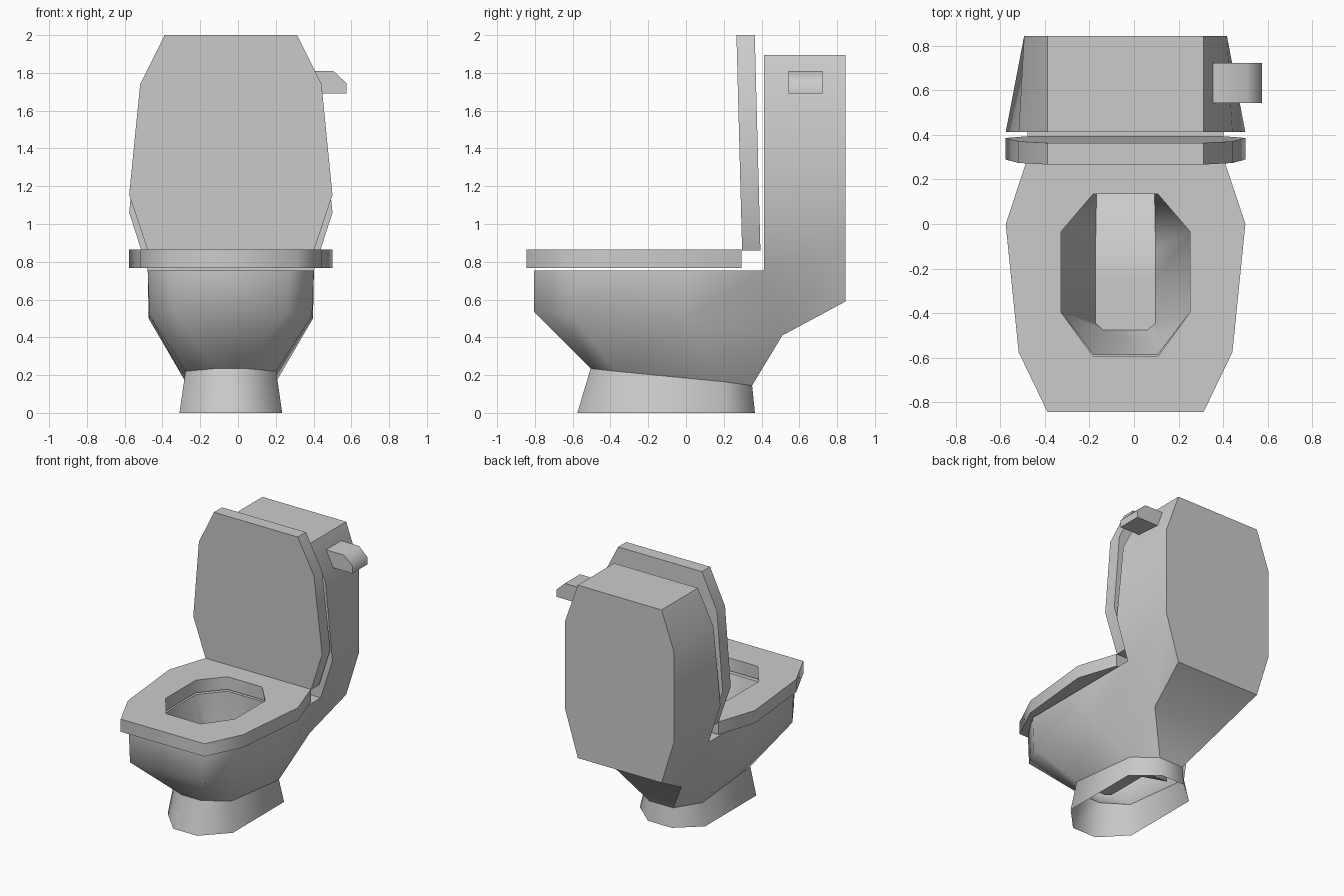
import bpy, math

if "Cube" in bpy.data.objects:
    bpy.data.objects.remove(bpy.data.objects["Cube"])

CX = -0.038  # symmetry axis of everything but the handle


def make(name, verts, faces, smooth=None):
    me = bpy.data.meshes.new(name)
    me.from_pydata(verts, [], faces)
    ob = bpy.data.objects.new(name, me)
    bpy.context.collection.objects.link(ob)
    bpy.ops.object.select_all(action='DESELECT')
    ob.select_set(True)
    bpy.context.view_layer.objects.active = ob
    bpy.ops.object.mode_set(mode='EDIT')
    bpy.ops.mesh.select_all(action='SELECT')
    bpy.ops.mesh.normals_make_consistent(inside=False)
    bpy.ops.object.mode_set(mode='OBJECT')
    if smooth:
        bpy.ops.object.shade_smooth_by_angle(angle=math.radians(smooth))
    return ob


def mirrored(name, pts, side, cross, smooth=None):
    """Named half points -> symmetric mesh. side faces are doubled, cross faces span both halves."""
    keys = list(pts)
    n = len(keys)
    idx = {k: i for i, k in enumerate(keys)}
    verts = [(CX + s * x, y, z) for s in (1, -1) for x, y, z in pts.values()]
    faces = []
    for f in side:
        ids = [idx[k] for k in f.split()]
        faces += [ids, [i + n for i in reversed(ids)]]
    for f in cross:
        ids = [idx[k] for k in f.split()]
        faces.append(ids + [i + n for i in reversed(ids)])
    return make(name, verts, faces, smooth)


def loop(half):
    """Close a half outline (x, y) into a full one."""
    return [(CX + x, y) for x, y in half] + [(CX - x, y) for x, y in reversed(half)]


# Bowl and tank in one shell: a ring letter per corner, front (A) to back (D)
body = {
    'A0': (.08, -.505, .235), 'B0': (.24, -.37, .22), 'C0': (.24, .20, .165), 'D0': (.10, .35, .145),
    'A1': (.30, -.805, .535), 'B1': (.43, -.60, .515), 'C1': (.435, 0, .50), 'D1': (.28, .51, .41),
    'A2': (.31, -.805, .755), 'B2': (.44, -.60, .755), 'C2': (.44, 0, .755), 'F0': (.44, .412, .755),
    'F1': (.538, .412, 1.06), 'F2': (.48, .412, 1.64), 'F3': (.35, .412, 1.895),
    'K0': (.35, .845, .59), 'K1': (.455, .845, .93), 'K2': (.455, .845, 1.6), 'K3': (.35, .845, 1.895),
    'HA': (.145, -.585, .755), 'HB': (.29, -.395, .755), 'HC': (.29, -.035, .755), 'HD': (.145, .135, .755),
    'GA': (.10, -.475, .29), 'GB': (.135, -.445, .29), 'GC': (.135, -.25, .29), 'GD': (.135, -.12, .29),
    'ED': (.13, .15, .13),
}
# the basin floor drops into a drain at the back; the underside stays open
mirrored('bowl_and_tank', body,
         side=['A0 B0 B1 A1', 'B0 C0 C1 B1', 'C0 D0 D1 C1',
               'A1 B1 B2 A2', 'B1 C1 C2 B2', 'C1 D1 F0', 'C1 F0 C2',
               'D1 K0 K1', 'D1 K1 F0', 'F0 K1 F1', 'F1 K1 K2 F2', 'F2 K2 K3 F3',
               'A2 B2 HB HA', 'B2 C2 HC HB', 'C2 F0 HD HC',
               'HA HB GB GA', 'HB HC GC GB', 'HC GD GC', 'HC HD ED', 'HC ED GD'],
         cross=['A0 A1', 'A1 A2', 'A2 HA', 'HD F0', 'HA GA', 'HD ED', 'ED GD',
                'GA GB GC GD', 'D0 D1', 'D1 K0', 'K0 K1 K2 K3', 'K3 F3', 'F0 F1 F2 F3'],
         smooth=60)

# Pedestal: flared open sleeve under the bowl
ped = {k: body[k] for k in ('A0', 'B0', 'C0', 'D0')}
ped.update(A=(.10, -.575, 0), B=(.272, -.395, 0), C=(.272, .215, 0), D=(.10, .365, 0))
mirrored('pedestal', ped, side=['A B B0 A0', 'B C C0 B0', 'C D D0 C0'],
         cross=['A A0', 'D D0'], smooth=60)

# Seat: ring with an octagonal hole
outline = [(.35, -.845), (.48, -.575), (.538, 0), (.44, .295)]
hole = [(.145, -.595), (.29, -.395), (.29, -.035), (.145, .135)]
o, h = loop(outline), loop(hole)
rings = [(o, .768), (o, .864), (h, .864), (h, .768)]
make('seat', [(x, y, z) for pts, z in rings for x, y in pts],
     [[r * 8 + i, r * 8 + (i + 1) % 8, (r + 1) % 4 * 8 + (i + 1) % 8, (r + 1) % 4 * 8 + i]
      for r in range(4) for i in range(8)], smooth=70)


def prism(name, front, back, smooth):
    n = len(front)
    make(name, front + back, [list(range(n)), list(range(2 * n - 1, n - 1, -1))] +
         [[i, (i + 1) % n, n + (i + 1) % n, n + i] for i in range(n)], smooth)


# Lid: same outline stood up and leaning slightly forward
lid = loop([(.35, 2.0), (.48, 1.74), (.538, 1.155), (.44, .86)])
lean = lambda z: .297 - .03 * (z - .86) / 1.14
prism('lid', [(x, lean(z), z) for x, z in lid], [(x, lean(z) + .097, z) for x, z in lid], 30)

# Flush handle on the right side of the tank
prof = [(.35, 1.69), (.575, 1.69), (.575, 1.745), (.505, 1.81), (.35, 1.81)]
prism('flush_handle', [(x, .543, z) for x, z in prof], [(x, .723, z) for x, z in prof], 60)
